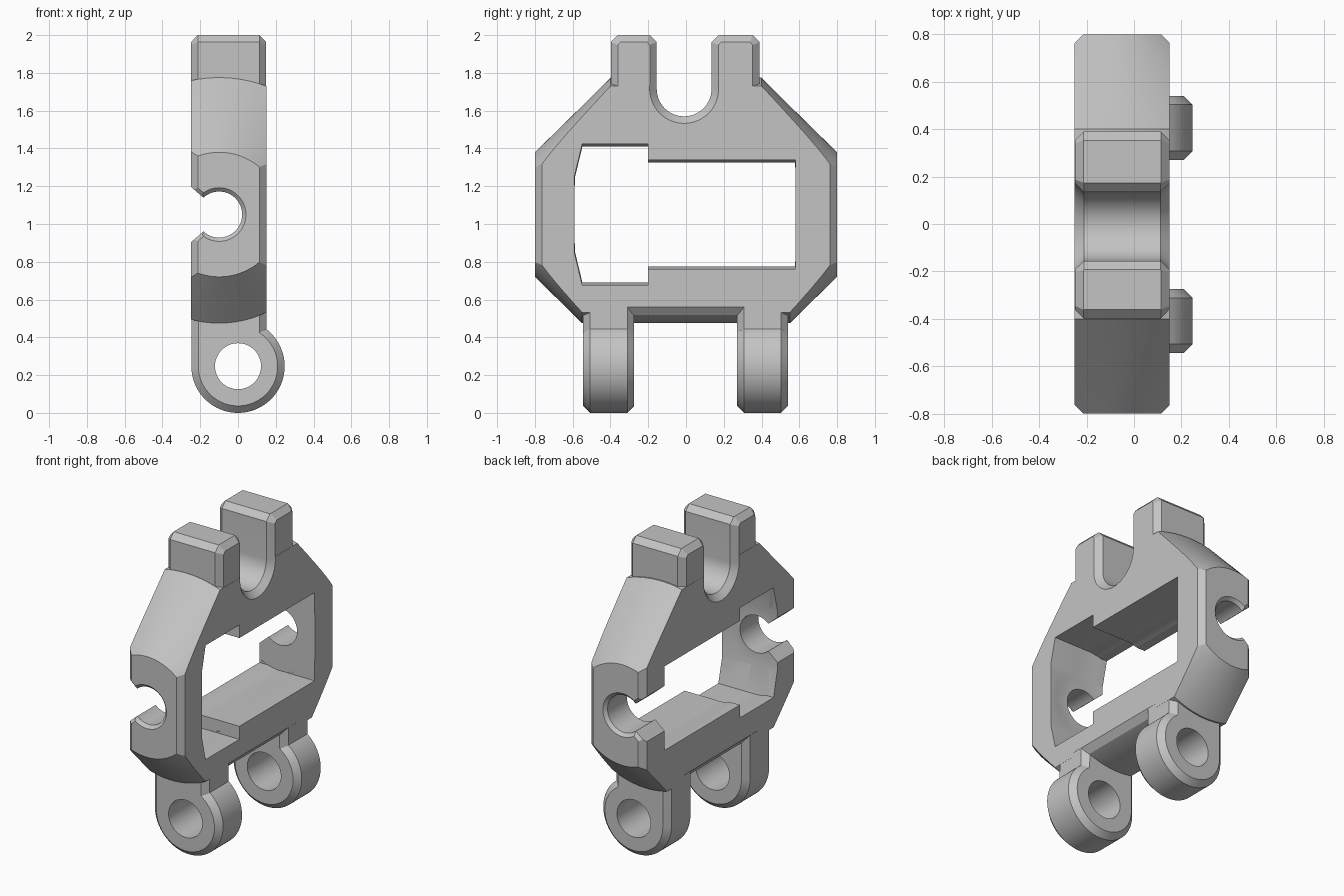
import bpy, bmesh, math
from mathutils import Vector

if "Cube" in bpy.data.objects:
    bpy.data.objects.remove(bpy.data.objects["Cube"])

AX, AZ = -0.10, 1.05          # main axis, running along y
XMIN, XMAX, CH = -0.25, 0.15, 0.037
E = 0.001                     # small gap that keeps joined faces from coinciding

grey = bpy.data.materials.new("plain grey")
grey.use_nodes = True
grey.diffuse_color = (0.55, 0.55, 0.55, 1)
grey.node_tree.nodes["Principled BSDF"].inputs["Base Color"].default_value = (0.55, 0.55, 0.55, 1)


def finish(name, bm):
    bmesh.ops.recalc_face_normals(bm, faces=bm.faces)
    me = bpy.data.meshes.new(name)
    bm.to_mesh(me)
    bm.free()
    me.materials.append(grey)
    ob = bpy.data.objects.new(name, me)
    bpy.context.scene.collection.objects.link(ob)
    return ob


def offset(pts, d):
    """Grow a closed outline by d, with mitred corners."""
    p = [Vector(q) for q in pts]
    n = len(p)
    area = sum(p[i - 1].x * p[i].y - p[i - 1].y * p[i].x for i in range(n))
    s = 1 if area > 0 else -1
    out = []
    for i in range(n):
        a = (p[i] - p[i - 1]).normalized()
        b = (p[(i + 1) % n] - p[i]).normalized()
        na, nb = Vector((a.y, -a.x)) * s, Vector((b.y, -b.x)) * s
        out.append(p[i] + (na + nb) * (d / (1 + na.dot(nb))))
    return out


def prism(name, pts, layers, axis):
    """Extrude an outline along an axis through layers of (position, offset)."""
    place = {"x": lambda a, b, t: (t, a, b),
             "y": lambda a, b, t: (a, t, b),
             "z": lambda a, b, t: (a, b, t)}[axis]
    bm = bmesh.new()
    rings = [[bm.verts.new(place(q.x, q.y, t)) for q in offset(pts, d)] for t, d in layers]
    skin(bm, rings)
    return finish(name, bm)


def skin(bm, rings):
    """Join rings of vertices with quads and close both ends."""
    n = len(rings[0])
    for r, s in zip(rings, rings[1:]):
        for i in range(n):
            j = (i + 1) % n
            bm.faces.new((r[i], r[j], s[j], s[i]))
    bm.faces.new(rings[0])
    bm.faces.new(rings[-1])


def lathe(name, profile, low_limit=9, steps=96):
    """Spin (y, radius) points about the main axis; low_limit caps the lower half."""
    bm = bmesh.new()
    rings = []
    for y, r in profile:
        ring = []
        for i in range(steps):
            a = math.tau * (i + 0.5) / steps
            k = min(r, low_limit) if math.sin(a) < 0 else r
            ring.append(bm.verts.new((AX + k * math.cos(a), y, AZ + k * math.sin(a))))
        rings.append(ring)
    skin(bm, rings)
    return finish(name, bm)


def volume(me):
    bm = bmesh.new()
    bm.from_mesh(me)
    v = bm.calc_volume()
    bm.free()
    return v


def combine(target, tool, how):
    """Boolean with the first solver that gives a plausible volume."""
    before = volume(target.data)
    low, high = {"UNION": (1.00001, 2), "DIFFERENCE": (0.4, 0.99999),
                 "INTERSECT": (0.1, 0.99999)}[how]
    mod = target.modifiers.new("cut", "BOOLEAN")
    mod.operation, mod.object = how, tool
    for solver in ("MANIFOLD", "EXACT", "FLOAT"):
        mod.solver = solver
        bpy.context.view_layer.update()
        graph = bpy.context.evaluated_depsgraph_get()
        result = bpy.data.meshes.new_from_object(target.evaluated_get(graph))
        if low * before < volume(result) < high * before:
            target.data = result
            break
    target.modifiers.remove(mod)
    bpy.data.objects.remove(tool)


def arc(cx, cz, r, a0, a1, n):
    angles = [math.radians(a0 + (a1 - a0) * i / n) for i in range(n + 1)]
    return [(cx + r * math.cos(a), cz + r * math.sin(a)) for a in angles]


# Frame: turned double cone trimmed to a slab with chamfered ends
half = [(0.82, 0.31), (0.55, 0.575), (0.4, 0.725)]
body = lathe("frame", [(-y, r) for y, r in half] + half[::-1], low_limit=0.575)
slab = [(XMIN, -0.8 + CH), (XMIN + CH, -0.8), (XMAX - CH, -0.8), (XMAX, -0.8 + CH),
        (XMAX, 0.8 - CH), (XMAX - CH, 0.8), (XMIN + CH, 0.8), (XMIN, 0.8 - CH)]
combine(body, prism("slab", slab, [(0, 0), (2.2, 0)], "z"), "INTERSECT")

# Chamfers under the bottom bar
for wedge in ([(0.10, 0.498), (0.17, 0.585), (0.17, 0.4), (0.10, 0.4)],
              [(-0.20, 0.475), (-0.27, 0.56), (-0.27, 0.4), (-0.20, 0.4)]):
    combine(body, prism("wedge", wedge, [(-0.38, 0), (0.38, 0)], "y"), "DIFFERENCE")

# Fork block on top, then its U slot
fork = [(-0.398, 1.5), (0.39, 1.5), (0.39, 2 - CH), (0.39 - CH, 2), (CH - 0.398, 2), (-0.398, 2 - CH)]
layers = [(XMIN + E, -CH), (XMIN + CH, 0), (XMAX - CH, 0), (XMAX - E, -CH)]
combine(body, prism("fork", fork, layers, "x"), "UNION")
R = 0.145
slot = arc(-0.01, 1.715, R, 180, 360, 28)
slot += [(-0.01 + R, 2 - CH), (R + 0.05, 2.023), (-R - 0.07, 2.023), (-0.01 - R, 2 - CH)]
layers = [(XMIN - 0.01, CH + 0.01), (XMIN + CH + 2 * E, 0),
          (XMAX - CH - 2 * E, 0), (XMAX + 0.01, CH + 0.01)]
combine(body, prism("slot", slot, layers, "x"), "DIFFERENCE")

# Two lugs with chamfered sides and a pin hole
lug = arc(0, 0.247, 0.247, 180, 412.6, 56) + [(XMAX - E, 0.65), (-0.247, 0.65)]
W = 0.135
for c in (-0.409, 0.405):
    layers = [(c - W, -CH), (c - W + CH, 0), (c + W - CH, 0), (c + W, -CH)]
    combine(body, prism("lug", lug, layers, "y"), "UNION")
pin = arc(0, 0.247, 0.122, 0, 352.5, 47)
combine(body, prism("pin", pin, [(-0.7, 0), (0.7, 0)], "y"), "DIFFERENCE")

# Stepped window: turned pocket opened out to both broad faces
pocket = [(-0.59, 0.21), (-0.55, 0.375), (-0.2, 0.375), (-0.2, 0.29), (0.58, 0.29)]
combine(body, lathe("pocket", pocket), "DIFFERENCE")
for x0, x1, shrink, gap in ((AX, 0.3, 0, E), (-0.4, AX + 0.05, 0.013, 2 * E)):
    lower = [(y, AZ - r + shrink) for y, r in pocket]
    upper = [(y, AZ + r - shrink) for y, r in pocket[::-1]]
    combine(body, prism("window", lower + upper, [(x0, -gap), (x1, -gap)], "x"), "DIFFERENCE")

# Snap-in axle seats with flared mouths in both end walls
seat = arc(AX, AZ, 0.122, -133, 133, 44) + [(-0.27, 1.215), (-0.27, 0.885)]
combine(body, prism("seat", seat, [(-0.81, 0.03), (-0.78, 0), (0.78, 0), (0.81, 0.03)], "y"), "DIFFERENCE")

# Colour and shading
body.data.materials.clear()
body.data.materials.append(grey)
bpy.context.view_layer.objects.active = body
body.select_set(True)
bpy.ops.object.shade_smooth_by_angle(angle=math.radians(25))
